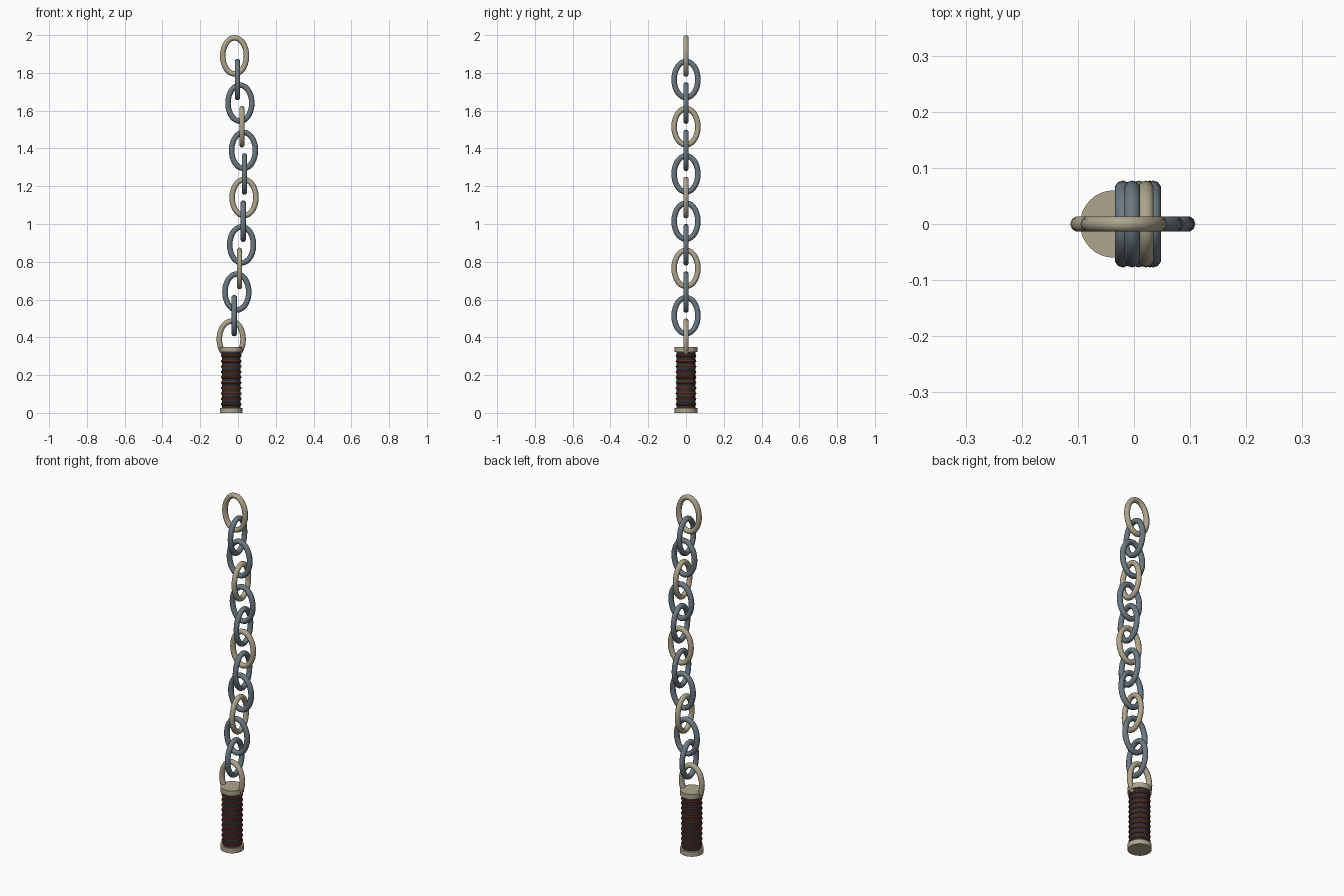
import bpy, math
from mathutils import Vector

if "Cube" in bpy.data.objects:
    bpy.data.objects.remove(bpy.data.objects["Cube"])


def material(name, rgb):
    m = bpy.data.materials.new(name)
    m.diffuse_color = (*rgb, 1)
    m.use_nodes = True
    m.node_tree.nodes["Principled BSDF"].inputs["Base Color"].default_value = m.diffuse_color
    return m


BONE = material("pale_tan_metal", (0.42, 0.38, 0.27))
STEEL = material("blue_grey_steel", (0.15, 0.19, 0.22))
DARK = material("dark_grip", (0.03, 0.03, 0.033))
RED = material("rust_red_wrap", (0.17, 0.04, 0.025))


def smooth(obj):
    bpy.ops.object.select_all(action='DESELECT')
    obj.select_set(True)
    bpy.context.view_layer.objects.active = obj
    bpy.ops.object.shade_smooth_by_angle(angle=math.radians(40))


def cylinder(name, x, z0, z1, r, mat):
    bpy.ops.mesh.primitive_cylinder_add(vertices=32, radius=r, depth=z1 - z0,
                                        location=(x, 0, (z0 + z1) / 2))
    o = bpy.context.object
    o.name = name
    o.data.materials.append(mat)
    smooth(o)


def link(name, x, z, sideways, mat, a=0.063, b=0.0955, r=0.0145, n=28, k=10):
    """Oval chain link: a round tube swept round an ellipse."""
    verts, faces = [], []
    for i in range(n):
        t = 2 * math.pi * i / n
        c = Vector((a * math.cos(t), 0, b * math.sin(t)))
        out = Vector((b * math.cos(t), 0, a * math.sin(t))).normalized()
        for j in range(k):
            p = 2 * math.pi * j / k
            verts.append(c + out * r * math.cos(p) + Vector((0, r * math.sin(p), 0)))
            i2, j2 = (i + 1) % n, (j + 1) % k
            faces.append((i * k + j, i * k + j2, i2 * k + j2, i2 * k + j))
    me = bpy.data.meshes.new(name)
    me.from_pydata(verts, [], faces)
    me.materials.append(mat)
    o = bpy.data.objects.new(name, me)
    bpy.context.collection.objects.link(o)
    o.location = (x, 0, z)
    o.rotation_euler.z = math.pi / 2 if sideways else 0
    smooth(o)


# Handle: end caps, grip and raised wraps
HX = -0.036
cylinder("pommel", HX, 0, 0.027, 0.06, BONE)
cylinder("grip", HX, 0.02, 0.325, 0.05, DARK)
cylinder("collar", HX, 0.322, 0.35, 0.06, BONE)
for i in range(10):
    bpy.ops.mesh.primitive_torus_add(major_segments=32, minor_segments=8,
                                     major_radius=0.048, minor_radius=0.007,
                                     location=(HX, 0, 0.046 + i * 0.0285))
    o = bpy.context.object
    o.name = f"grip_wrap_{i}"
    o.data.materials.append(RED)
    smooth(o)

# Chain: links alternate direction and sway gently sideways
SWAY = [-0.036, -0.02, -0.006, 0.008, 0.019, 0.028, 0.032,
        0.034, 0.029, 0.021, 0.01, -0.003, -0.018]
for i, x in enumerate(SWAY):
    link(f"chain_link_{i}", x, 0.39 + i * 0.125, i % 2 == 1,
         BONE if i % 3 == 0 else STEEL)
